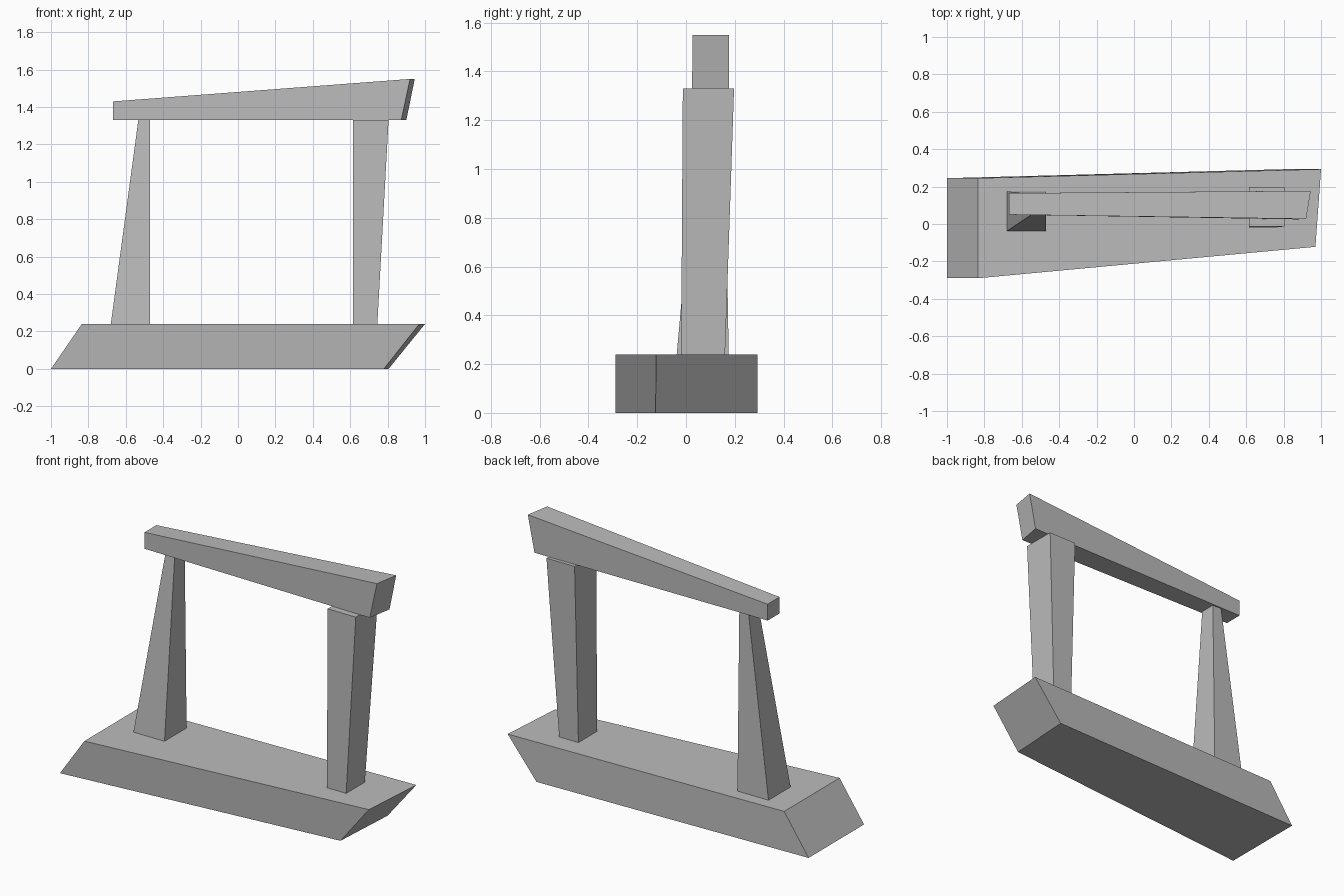
import bpy

cube = bpy.data.objects.get("Cube")
if cube:
    bpy.data.objects.remove(cube, do_unlink=True)

grey = bpy.data.materials.new("stone grey")
grey.use_nodes = True
colour = (0.5, 0.5, 0.5, 1)
grey.diffuse_color = colour
grey.node_tree.nodes["Principled BSDF"].inputs["Base Color"].default_value = colour


def block(name, bottom, top):
    """Six-sided block between two four-cornered outlines, counterclockwise from front right."""
    faces = [(3, 2, 1, 0), (4, 5, 6, 7)]
    faces += [(i, (i + 1) % 4, (i + 1) % 4 + 4, i + 4) for i in range(4)]
    mesh = bpy.data.meshes.new(name)
    mesh.from_pydata(bottom + top, [], faces)
    mesh.materials.append(grey)
    obj = bpy.data.objects.new(name, mesh)
    bpy.context.collection.objects.link(obj)
    return obj


def rect(x0, x1, y0, y1, z):
    return [(x1, y0, z), (x1, y1, z), (x0, y1, z), (x0, y0, z)]


BASE_TOP, BEAM_BOTTOM = 0.24, 1.33

# Slanted, tapering plinth
block("base",
      [(0.78, -0.125, 0), (0.805, 0.293, 0), (-1, 0.245, 0), (-1, -0.29, 0)],
      [(0.97, -0.122, BASE_TOP), (1, 0.293, BASE_TOP),
       (-0.835, 0.245, BASE_TOP), (-0.835, -0.29, BASE_TOP)])

# Two uneven posts
block("right_post",
      rect(-0.68, -0.47, -0.038, 0.175, BASE_TOP),
      rect(-0.533, -0.47, 0.06, 0.157, BEAM_BOTTOM))
block("left_post",
      rect(0.615, 0.745, -0.02, 0.16, BASE_TOP),
      rect(0.615, 0.805, -0.013, 0.197, BEAM_BOTTOM))

# Beam that grows thicker toward the left end
block("beam",
      [(0.873, 0.025, BEAM_BOTTOM), (0.9, 0.177, BEAM_BOTTOM),
       (-0.667, 0.165, BEAM_BOTTOM), (-0.667, 0.05, BEAM_BOTTOM)],
      [(0.92, 0.027, 1.55), (0.945, 0.177, 1.55),
       (-0.667, 0.165, 1.43), (-0.667, 0.05, 1.43)])
